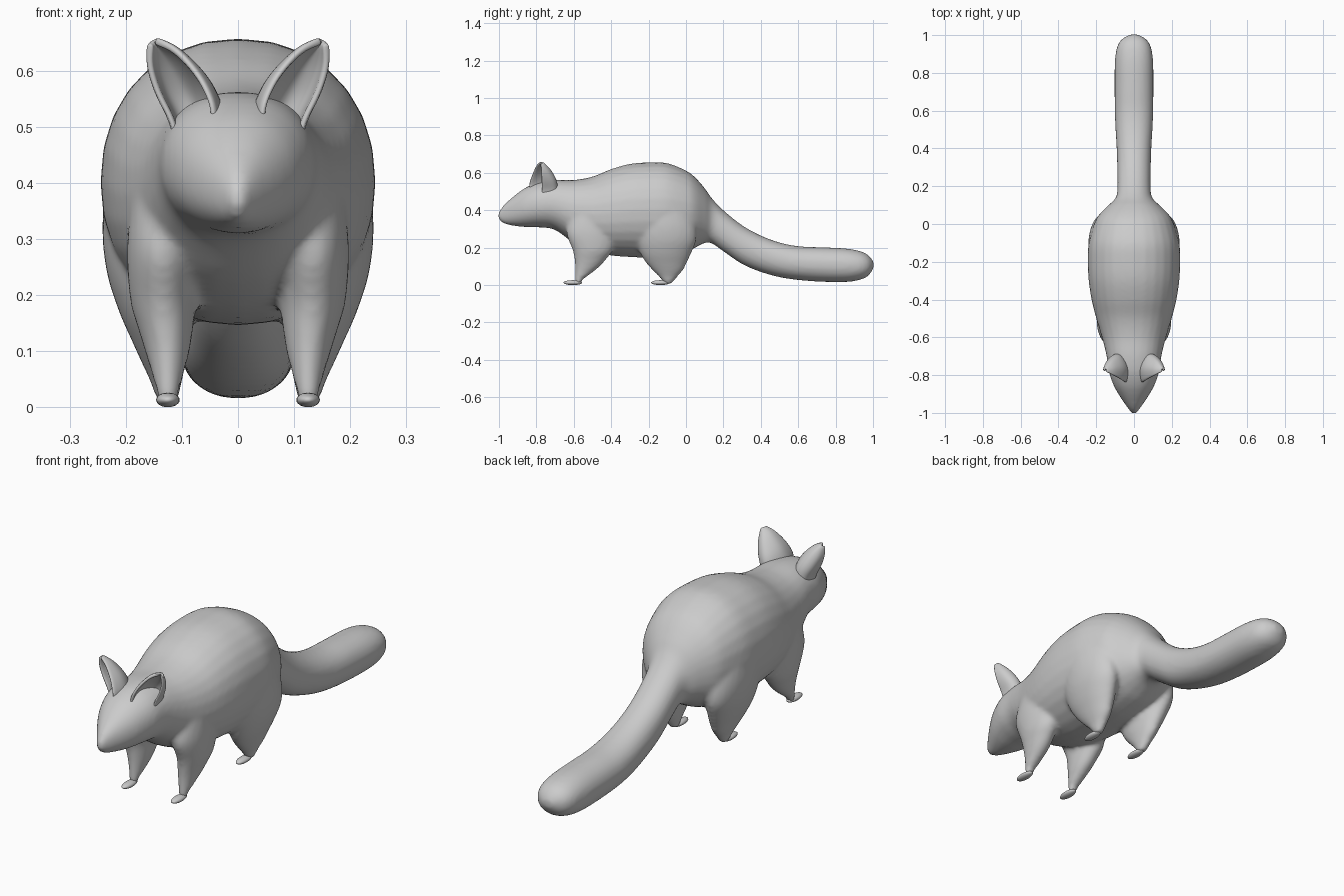
import bpy, bmesh, math
from mathutils import Vector

if "Cube" in bpy.data.objects:
    bpy.data.objects.remove(bpy.data.objects["Cube"])

N = 28  # sides per ring


def spline(rows, steps):
    """Catmull-Rom interpolation through rows of numbers."""
    pts = [Vector(r) for r in rows]
    out = []
    for i in range(len(pts) - 1):
        p0, p1, p2 = pts[max(i - 1, 0)], pts[i], pts[i + 1]
        p3 = pts[min(i + 2, len(pts) - 1)]
        for s in range(steps):
            t = s / steps
            out.append(0.5 * (2 * p1 + (p2 - p0) * t + (2 * p0 - 5 * p1 + 4 * p2 - p3) * t * t
                              + (3 * p1 - p0 - 3 * p2 + p3) * t ** 3))
    return out + [pts[-1]]


def loft(bm, rows, place, power=2.0):
    """Closed loft of super-ellipse rings; row = (axis, a_min, a_max, b_min, b_max)."""
    rings = []
    for w, a0, a1, b0, b1 in spline(rows, 4):
        ring = []
        for k in range(N):
            th = math.tau * k / N
            c, s = math.cos(th), math.sin(th)
            u = math.copysign(abs(c) ** (2 / power), c)
            v = math.copysign(abs(s) ** (2 / power), s)
            ring.append(bm.verts.new(place(w, (a0 + a1) / 2 + u * (a1 - a0) / 2,
                                           (b0 + b1) / 2 + v * (b1 - b0) / 2)))
        rings.append(ring)
    for r, q in zip(rings, rings[1:]):
        for k in range(N):
            bm.faces.new((r[k], r[(k + 1) % N], q[(k + 1) % N], q[k]))
    bm.faces.new(rings[0])
    bm.faces.new(rings[-1])


def finish(name, bm):
    bmesh.ops.recalc_face_normals(bm, faces=bm.faces[:])
    me = bpy.data.meshes.new(name)
    bm.to_mesh(me)
    bm.free()
    me.polygons.foreach_set("use_smooth", [True] * len(me.polygons))
    ob = bpy.data.objects.new(name, me)
    bpy.context.collection.objects.link(ob)
    return ob


# Body, head and tail: y, bottom z, top z, half width
profile = [
    (-1.004, .355, .385, .010), (-.985, .335, .415, .025), (-.95, .322, .45, .050),
    (-.90, .314, .492, .083), (-.85, .310, .525, .110), (-.78, .308, .552, .134),
    (-.70, .295, .562, .145), (-.60, .225, .562, .170), (-.50, .18, .58, .200),
    (-.40, .158, .620, .225), (-.30, .15, .648, .240), (-.20, .146, .656, .245),
    (-.10, .15, .652, .240), (0, .175, .612, .212), (.05, .20, .575, .185),
    (.10, .225, .518, .135), (.14, .222, .462, .096), (.20, .18, .40, .088),
    (.30, .112, .32, .089), (.40, .07, .265, .092), (.50, .042, .228, .098),
    (.60, .027, .208, .102), (.72, .018, .202, .103), (.85, .016, .196, .102),
    (.93, .028, .182, .092), (.975, .05, .16, .068), (1.003, .09, .125, .025)]
bm = bmesh.new()
loft(bm, [(y, lo, hi, -w, w) for y, lo, hi, w in profile], lambda w, a, b: (b, w, a), 2.15)

# Legs: z, y range, x range
front_leg = [(.38, -.62, -.38, .05, .19), (.28, -.64, -.37, .065, .198),
             (.19, -.607, -.39, .075, .192), (.14, -.597, -.425, .08, .178),
             (.10, -.593, -.46, .086, .166), (.06, -.592, -.51, .096, .154),
             (.03, -.592, -.55, .103, .147), (.008, -.59, -.562, .108, .142)]
hind_leg = [(.42, -.26, .02, .07, .235), (.32, -.27, .05, .08, .242),
            (.24, -.265, .055, .082, .234), (.17, -.245, .028, .082, .212),
            (.12, -.215, .005, .086, .19), (.08, -.18, -.015, .093, .172),
            (.045, -.145, -.045, .10, .156), (.008, -.115, -.075, .107, .144)]
for leg in (front_leg, hind_leg):
    for side in (1, -1):
        loft(bm, leg, lambda w, a, b, s=side: (s * b, a, w))
body = finish("body", bm)

# Fuse the shells into one soft skin
rm = body.modifiers.new("fuse", 'REMESH')
rm.mode = 'VOXEL'
rm.voxel_size = .01
rm.use_smooth_shade = True
sm = body.modifiers.new("soften", 'SMOOTH')
sm.factor = .5
sm.iterations = 8

# Paws: flat toe pads pointing forward
for name, y in (("front_paw", -.605), ("hind_paw", -.137)):
    bm = bmesh.new()
    bmesh.ops.create_uvsphere(bm, u_segments=20, v_segments=12, radius=1)
    for v in bm.verts:
        v.co = Vector((.125 + v.co.x * .021, y + v.co.y * .05, .013 + v.co.z * .013))
    paw = finish(name, bm)
    paw.modifiers.new("mirror", 'MIRROR')

# Ears: cupped shell strung between five rails running base to tip
rails = [
    [(.045, -.835, .50), (.048, -.838, .54), (.072, -.822, .59), (.112, -.80, .635), (.148, -.782, .652)],
    [(.028, -.77, .50), (.034, -.765, .54), (.060, -.76, .588), (.108, -.765, .635), (.147, -.775, .654)],
    [(.060, -.70, .47), (.068, -.695, .52), (.088, -.70, .565), (.122, -.73, .618), (.150, -.768, .654)],
    [(.100, -.70, .45), (.110, -.702, .51), (.131, -.715, .56), (.147, -.74, .608), (.154, -.770, .651)],
    [(.105, -.77, .46), (.118, -.772, .51), (.143, -.772, .56), (.158, -.774, .608), (.157, -.778, .647)]]
bm = bmesh.new()
rows = [spline(cross, 3) for cross in zip(*[spline(r, 3) for r in rails])]
grid = [[bm.verts.new(p) for p in row] for row in rows]
for r, q in zip(grid, grid[1:]):
    for k in range(len(r) - 1):
        bm.faces.new((r[k], r[k + 1], q[k + 1], q[k]))
ear = finish("ear", bm)
so = ear.modifiers.new("thickness", 'SOLIDIFY')
so.thickness = .012
so.offset = 0
ear.modifiers.new("round", 'SUBSURF').levels = 1
ear.modifiers.new("mirror", 'MIRROR')
